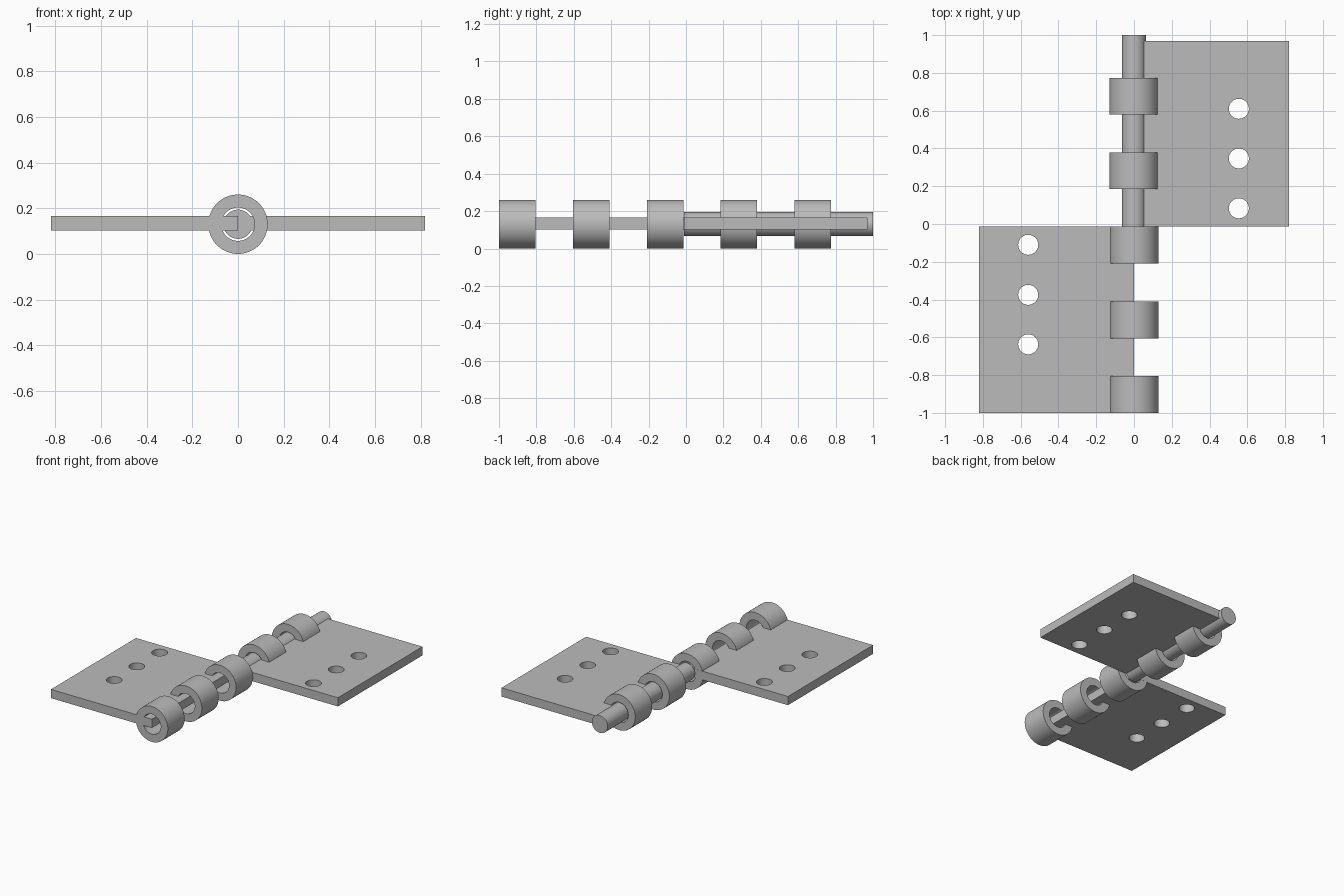
import bpy
import bmesh
import math
from mathutils import Matrix, Vector

cube = bpy.data.objects.get("Cube")
if cube:
    bpy.data.objects.remove(cube, do_unlink=True)

steel = bpy.data.materials.new("grey steel")
steel.use_nodes = True
steel.diffuse_color = (0.5, 0.5, 0.5, 1)
steel.node_tree.nodes["Principled BSDF"].inputs["Base Color"].default_value = steel.diffuse_color

AXIS_Z = 0.13           # height of the hinge axis
KNUCKLE_R, BORE_R, PIN_R = 0.13, 0.073, 0.064
KNUCKLE_LEN = 0.195
PLATE_Z = (0.102, 0.166)
SEGMENTS = 64


def make_object(name, bm):
    bmesh.ops.recalc_face_normals(bm, faces=bm.faces)
    mesh = bpy.data.meshes.new(name)
    bm.to_mesh(mesh)
    bm.free()
    mesh.materials.append(steel)
    obj = bpy.data.objects.new(name, mesh)
    bpy.context.collection.objects.link(obj)
    return obj


def smooth(obj):
    bpy.ops.object.select_all(action="DESELECT")
    obj.select_set(True)
    bpy.context.view_layer.objects.active = obj
    bpy.ops.object.shade_smooth_by_angle(angle=math.radians(35))


def lathe(name, profile, closed):
    """Spin (radius, y) points around the hinge axis."""
    bm = bmesh.new()
    verts = [bm.verts.new((r, y, AXIS_Z)) for r, y in profile]
    edges = [bm.edges.new(pair) for pair in zip(verts, verts[1:])]
    if closed:
        edges.append(bm.edges.new((verts[-1], verts[0])))
    bmesh.ops.spin(bm, geom=verts + edges, cent=(0, 0, AXIS_Z), axis=(0, 1, 0),
                   angle=math.tau, steps=SEGMENTS, use_duplicate=False)
    bmesh.ops.remove_doubles(bm, verts=bm.verts, dist=1e-4)
    smooth(make_object(name, bm))


def knuckle(name, y0):
    y1 = y0 + KNUCKLE_LEN
    lathe(name, [(BORE_R, y0), (KNUCKLE_R, y0), (KNUCKLE_R, y1), (BORE_R, y1)], True)


def plate(name, x0, x1, y0, y1, hole_x, hole_ys, hole_r=0.053):
    """Flat leaf with a column of drilled screw holes."""
    size = Vector((x1 - x0, y1 - y0, PLATE_Z[1] - PLATE_Z[0]))
    centre = Vector(((x0 + x1) / 2, (y0 + y1) / 2, sum(PLATE_Z) / 2))
    bm = bmesh.new()
    bmesh.ops.create_cube(bm, size=1, matrix=Matrix.LocRotScale(centre, None, size))
    leaf = make_object(name, bm)

    bm = bmesh.new()
    for y in hole_ys:
        bmesh.ops.create_cone(bm, cap_ends=True, segments=48, radius1=hole_r, radius2=hole_r,
                              depth=0.3, matrix=Matrix.Translation((hole_x, y, centre.z)))
    cutter = make_object(name + "_hole_cutter", bm)
    cutter.hide_render = True

    cut = leaf.modifiers.new("screw holes", "BOOLEAN")
    cut.operation = "DIFFERENCE"
    cut.solver = "EXACT"
    cut.object = cutter
    # Bake the holes in, then drop the cutter
    graph = bpy.context.evaluated_depsgraph_get()
    drilled = bpy.data.meshes.new_from_object(leaf.evaluated_get(graph))
    leaf.modifiers.clear()
    leaf.data = drilled
    bpy.data.objects.remove(cutter, do_unlink=True)
    smooth(leaf)


# Two leaves, offset along the axis
plate("socket_leaf", -0.82, 0.0, -1.0, -0.012, -0.56, (-0.11, -0.375, -0.637))
plate("pin_leaf", 0.02, 0.82, -0.012, 0.97, 0.555, (0.61, 0.347, 0.083))

# Barrel knuckles
for i, y in enumerate((-1.0, -0.605, -0.208)):
    knuckle(f"socket_knuckle_{i + 1}", y)
for i, y in enumerate((0.184, 0.579)):
    knuckle(f"pin_knuckle_{i + 1}", y)

# Hinge pin
lathe("hinge_pin", [(0, -0.012), (PIN_R, -0.012), (PIN_R, 1.0), (0, 1.0)], False)
